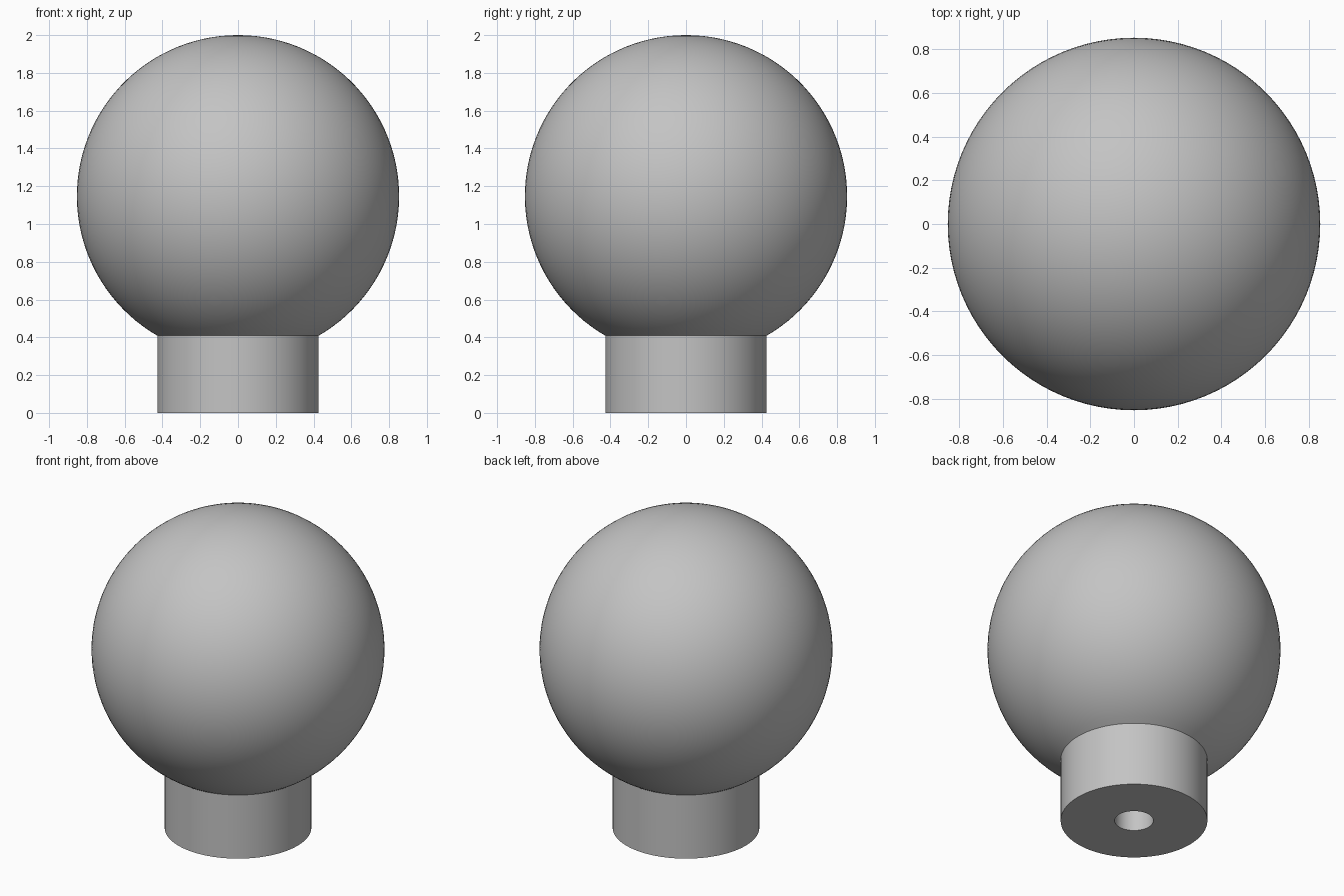
import bpy
import bmesh
import math

cube = bpy.data.objects.get("Cube")
if cube:
    bpy.data.objects.remove(cube, do_unlink=True)

BALL_R, NECK_R, HOLE_R = 0.853, 0.427, 0.113
BALL_Z = 2 - BALL_R
HOLE_DEPTH = 0.6
SEGMENTS, RINGS = 96, 48

# Plain grey finish
grey = bpy.data.materials.new("plain grey")
grey.use_nodes = True
colour = (0.55, 0.55, 0.55, 1)
grey.diffuse_color = colour
grey.node_tree.nodes["Principled BSDF"].inputs["Base Color"].default_value = colour

# Half profile: blind hole, flat base, neck, then ball up to the pole
profile = [(0, HOLE_DEPTH), (HOLE_R, HOLE_DEPTH), (HOLE_R, 0), (NECK_R, 0)]
start = math.asin(NECK_R / BALL_R)
for i in range(RINGS + 1):
    a = start + (math.pi - start) * i / RINGS
    r = 0 if i == RINGS else BALL_R * math.sin(a)
    profile.append((r, BALL_Z - BALL_R * math.cos(a)))

# Turn the profile about the vertical axis
bm = bmesh.new()
verts = [bm.verts.new((r, 0, z)) for r, z in profile]
edges = [bm.edges.new(pair) for pair in zip(verts, verts[1:])]
bmesh.ops.spin(bm, geom=verts + edges, cent=(0, 0, 0), axis=(0, 0, 1),
               angle=math.tau, steps=SEGMENTS, use_merge=True)
bmesh.ops.remove_doubles(bm, verts=bm.verts[:], dist=0.0001)
bmesh.ops.recalc_face_normals(bm, faces=bm.faces[:])

mesh = bpy.data.meshes.new("ball_knob")
bm.to_mesh(mesh)
bm.free()
mesh.materials.append(grey)
knob = bpy.data.objects.new("ball_knob", mesh)
bpy.context.collection.objects.link(knob)

# Smooth surfaces with crisp rims
bpy.ops.object.select_all(action='DESELECT')
knob.select_set(True)
bpy.context.view_layer.objects.active = knob
bpy.ops.object.shade_smooth_by_angle(angle=math.radians(30))
